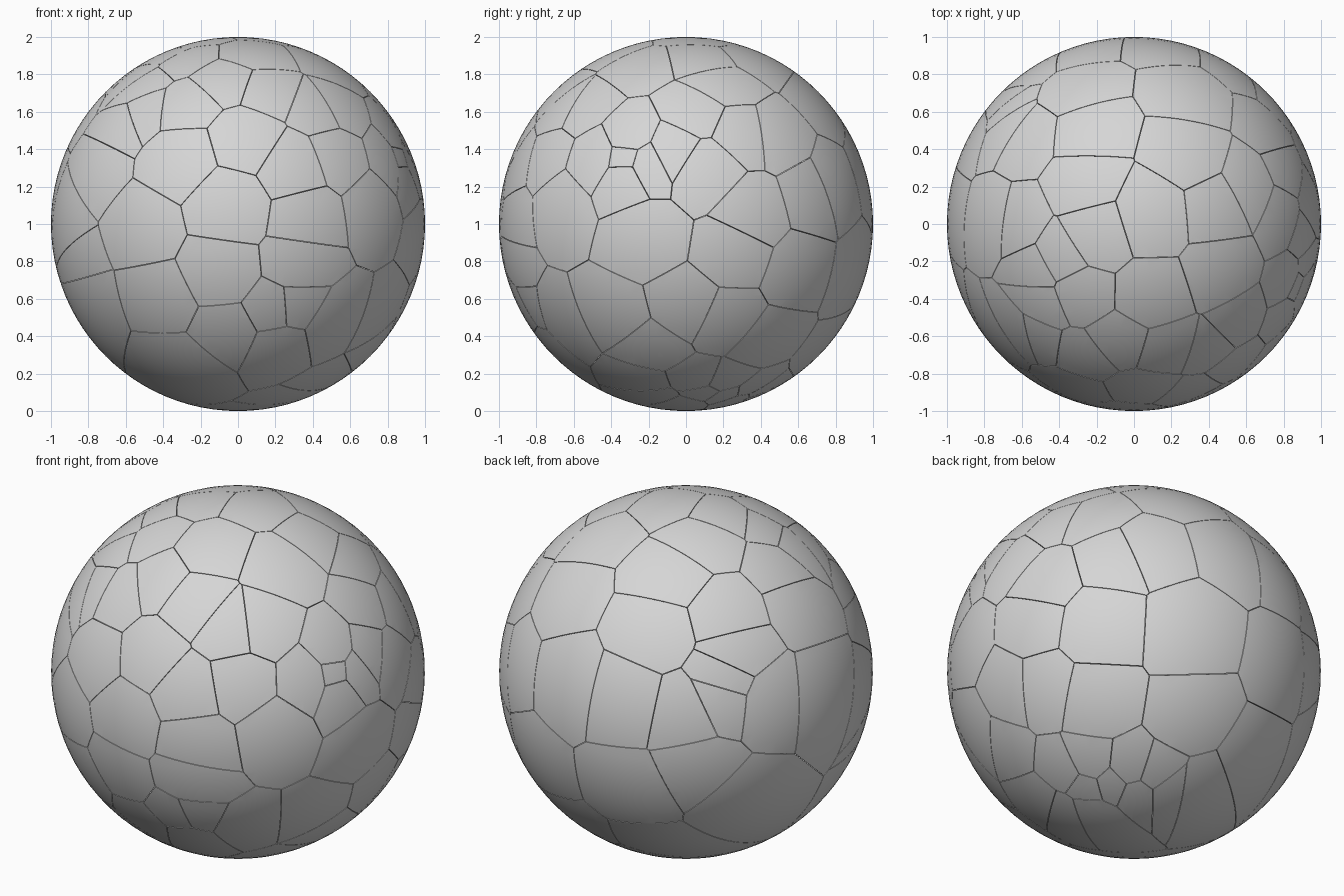
import bpy, bmesh
from math import sin, cos, radians
from mathutils import Vector

if "Cube" in bpy.data.objects:
    bpy.data.objects.remove(bpy.data.objects["Cube"], do_unlink=True)

GAP = 0.0015     # half the crack width
SPACING = 0.2    # least distance between seeds of neighbouring patches


def make_material(name, value):
    mat = bpy.data.materials.new(name)
    mat.use_nodes = True
    colour = (value, value, value, 1)
    mat.diffuse_color = colour
    shader = mat.node_tree.nodes["Principled BSDF"]
    shader.inputs["Base Color"].default_value = colour
    shader.inputs["Roughness"].default_value = 0.8
    return mat


stone = make_material("light_grey_stone", 0.67)

# Shard centres, in hundredths of the radius, on patches facing several ways
front_patch = [
    (5, 46), (-5, 10), (-32, 35), (-52, -2), (-10, -27), (34, -22),
    (-42, -40), (-5, -58), (22, -64), (-30, -74), (50, -53), (38, 3),
    (30, 31), (55, 37), (73, 10), (18, 72), (-28, 65), (-8, 77),
    (-52, 60), (-75, 30), (-62, 53), (42, 62), (55, 63), (-80, -38),
    (-91, -1), (-86, -20), (31, -45), (20, -47), (78, -50)]
side_patch = [
    (10, 30), (36, 5), (-23, -7), (27, -15), (-38, -40), (0, -45),
    (22, -52), (-20, -66), (60, -25), (68, 15), (30, 50), (5, 60),
    (-8, 40), (-30, 46), (-33, 35), (-34, 26), (-22, 33), (-48, 35),
    (50, 48), (80, 22), (20, 75)]
top_patch = [
    (30, 38), (-28, 22), (10, 5), (-22, -5), (-62, 0), (-25, 50),
    (10, -40), (47, -25), (45, 8), (30, 70), (-30, 73), (-41, -18),
    (-53, -25), (-30, -38), (-50, -42), (-58, 45)]
rear_patch = [
    (0, 14), (-33, -15), (0, -23), (-65, -4), (29, 33), (45, -15),
    (28, 10), (22, -4), (19, -14), (74, -10), (61, 38), (-30, -63),
    (30, -68), (7, -52), (-80, -47)]
lower_patch = [
    (12, 60), (-10, 25), (-50, 38), (-65, -12), (-22, -12), (25, 12),
    (32, -20), (62, 60), (74, 5), (-37, -50), (-24, -46), (-26, -57),
    (-12, -56), (-50, -65), (-38, -71), (-23, -72), (-2, -49), (2, -60),
    (11, -52), (18, -59), (35, -58), (62, -42)]
patches = [(front_patch, 0, 0), (side_patch, 90, 0), (top_patch, 0, 90),
           (rear_patch, 215, 25), (lower_patch, 140, -33)]


def place(patch, turn, tilt):
    """Lift flat patch points on to the unit sphere."""
    a, e = radians(turn), radians(tilt)
    right = Vector((cos(a), sin(a), 0))
    out = Vector((sin(a) * cos(e), -cos(a) * cos(e), sin(e)))
    up = out.cross(right)
    points = []
    for u, v in patch:
        u, v = u / 100, v / 100
        depth = max(0, 1 - u * u - v * v) ** 0.5
        points.append((right * u + up * v + out * depth).normalized())
    return points


seeds = []
for patch in patches:
    seeds += [p for p in place(*patch)
              if all((p - s).length > SPACING for s in seeds)]


def cut_shard(ball, seed):
    """Trim a copy of the ball to the region nearest to the seed."""
    bm = ball.copy()
    others = sorted((s for s in seeds if s is not seed),
                    key=lambda s: (s - seed).length)
    walls = set()
    for other in others:
        away = other - seed
        reach = max(((v.co - seed).length for v in bm.verts
                     if v.co.length > 0.9), default=0)
        if away.length > 2 * reach + 0.02:
            break
        normal = away.normalized()
        result = bmesh.ops.bisect_plane(
            bm, geom=bm.verts[:] + bm.edges[:] + bm.faces[:], dist=1e-6,
            plane_co=normal * -GAP, plane_no=normal, clear_outer=True)
        rim = [g for g in result["geom_cut"]
               if isinstance(g, bmesh.types.BMEdge) and g.is_boundary]
        if len(rim) > 2:
            for face in bmesh.ops.contextual_create(bm, geom=rim)["faces"]:
                face.smooth = False
    bmesh.ops.recalc_face_normals(bm, faces=bm.faces[:])
    # Keep the outer skin smooth and its broken rim crisp
    for edge in bm.edges:
        edge.smooth = all(f.smooth for f in edge.link_faces)
    return bm


# Whole ball, then one object for each broken piece
ball = bmesh.new()
bmesh.ops.create_uvsphere(ball, u_segments=96, v_segments=48, radius=1)
for face in ball.faces:
    face.smooth = True

for number, seed in enumerate(seeds, 1):
    bm = cut_shard(ball, seed)
    name = f"ball_shard_{number}"
    mesh = bpy.data.meshes.new(name)
    bm.to_mesh(mesh)
    bm.free()
    mesh.materials.append(stone)
    shard = bpy.data.objects.new(name, mesh)
    shard.location.z = 1
    bpy.context.collection.objects.link(shard)
ball.free()
